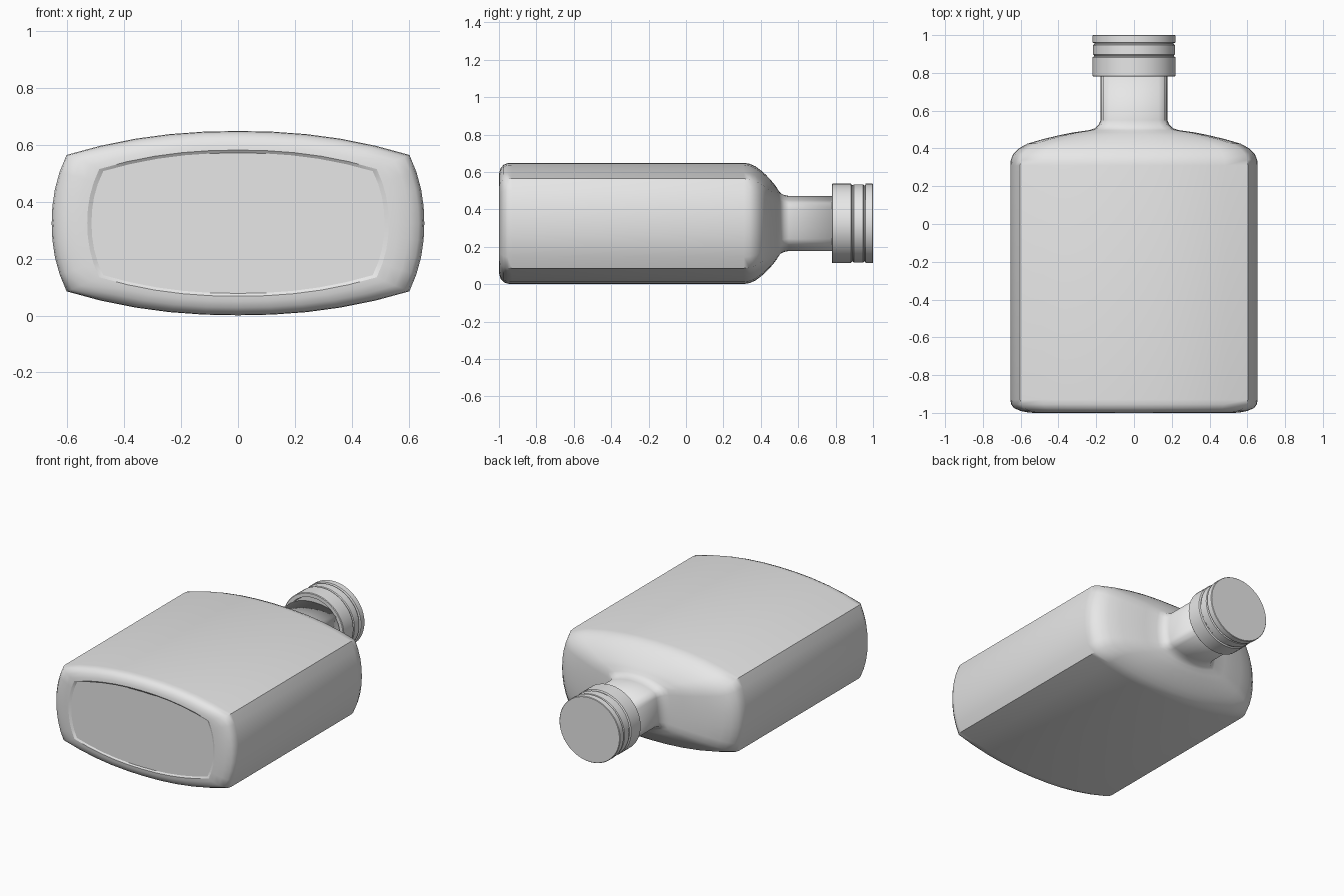
import bpy, bmesh, math

if "Cube" in bpy.data.objects:
    bpy.data.objects.remove(bpy.data.objects["Cube"])

CZ = 0.325  # height of the bottle's long axis

grey = bpy.data.materials.new("plain grey")
grey.diffuse_color = (0.8, 0.8, 0.8, 1)
grey.use_nodes = True
grey.node_tree.nodes["Principled BSDF"].inputs["Base Color"].default_value = grey.diffuse_color


def bowed_section(ex, ez, n=10, m=8):
    """Rectangle with four outward-bowed sides; returns points and corner indices."""
    cx, cz = ex * 0.92, ez * 0.74
    half = []
    for i in range(n):                       # upper side
        t = -1 + 2 * i / n
        half.append((cx * t, cz + (ez - cz) * (1 - abs(t) ** 2.2)))
    for i in range(m):                       # right side
        t = 1 - 2 * i / m
        half.append((cx + (ex - cx) * (1 - abs(t) ** 2.2), cz * t))
    pts = half + [(-x, -z) for x, z in half]
    return pts, (0, n, n + m, 2 * n + m)


def circle_section(rx, rz, n=48):
    return [(rx * math.cos(2 * math.pi * i / n), rz * math.sin(2 * math.pi * i / n))
            for i in range(n)], ()


def loft(name, stations, section, corner_sharp, sharp_rings=()):
    """Skin sections along y, close both ends and crease the chosen edges."""
    bm = bmesh.new()
    rings = []
    for y, ex, ez in stations:
        pts, corners = section(ex, ez)
        rings.append([bm.verts.new((x, y, CZ + z)) for x, z in pts])
    n = len(rings[0])
    for a, b in zip(rings, rings[1:]):
        for i in range(n):
            j = (i + 1) % n
            bm.faces.new((a[i], a[j], b[j], b[i]))
    bm.faces.new(rings[0])
    bm.faces.new(rings[-1])
    for f in bm.faces:
        f.smooth = True
    for k in sharp_rings:
        r = rings[k]
        for i in range(n):
            bm.edges.get((r[i], r[(i + 1) % n])).smooth = False
    for k in range(len(rings) - 1):
        if corner_sharp(stations[k][0], stations[k + 1][0]):
            for c in corners:
                bm.edges.get((rings[k][c], rings[k + 1][c])).smooth = False
    bmesh.ops.recalc_face_normals(bm, faces=bm.faces[:])
    me = bpy.data.meshes.new(name)
    bm.to_mesh(me)
    bm.free()
    me.materials.append(grey)
    ob = bpy.data.objects.new(name, me)
    bpy.context.collection.objects.link(ob)
    return ob


# Flask: recessed base, rounded foot, straight body, curved shoulder and neck
flask = [
    (-0.993, 0.515, 0.247), (-1.0, 0.53, 0.257), (-0.998, 0.56, 0.275),
    (-0.99, 0.60, 0.297), (-0.975, 0.635, 0.314), (-0.955, 0.65, 0.322),
    (-0.93, 0.655, 0.324), (0.31, 0.655, 0.324), (0.34, 0.652, 0.319),
    (0.37, 0.64, 0.306), (0.40, 0.61, 0.284), (0.425, 0.565, 0.262),
    (0.45, 0.48, 0.236), (0.47, 0.395, 0.212), (0.485, 0.32, 0.192),
    (0.497, 0.235, 0.172), (0.507, 0.207, 0.161), (0.525, 0.187, 0.152),
    (0.55, 0.177, 0.147), (0.80, 0.177, 0.147),
]
loft("flask", flask, bowed_section,
     lambda y0, y1: (y0 > -0.96 and y1 < 0.35) or y0 >= 0.55, (0, 1))

# Screw cap: skirt, two grooves, middle band and top disc
profile = [
    (0.80, 0.188), (0.78, 0.192), (0.78, 0.216), (0.784, 0.22), (0.882, 0.22),
    (0.887, 0.212), (0.893, 0.212), (0.898, 0.217), (0.947, 0.217),
    (0.952, 0.21), (0.957, 0.21), (0.961, 0.22), (0.997, 0.22), (1.0, 0.217),
]
loft("cap", [(y, r, r * 0.965) for y, r in profile], circle_section,
     lambda y0, y1: False, range(len(profile)))
